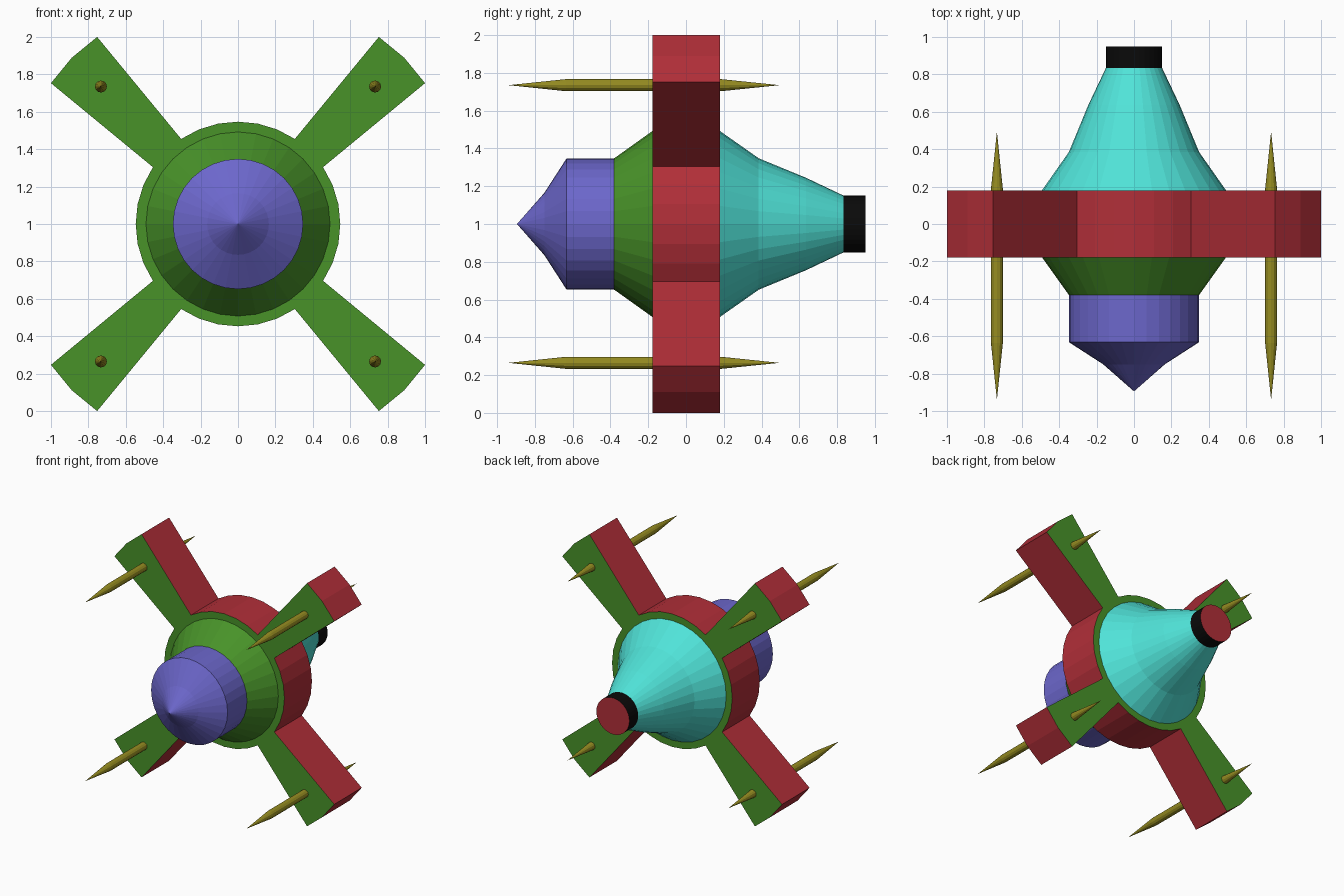
import bpy
from math import cos, sin, pi, radians

if "Cube" in bpy.data.objects:
    bpy.data.objects.remove(bpy.data.objects["Cube"])

CZ = 1.0  # height of the main axis


def material(name, rgb):
    m = bpy.data.materials.new(name)
    m.diffuse_color = (*rgb, 1)
    m.use_nodes = True
    m.node_tree.nodes["Principled BSDF"].inputs["Base Color"].default_value = m.diffuse_color
    return m


GREEN = material("green", (0.065, 0.29, 0.022))
RED = material("red", (0.44, 0.028, 0.04))
PURPLE = material("purple", (0.15, 0.135, 0.6))
CYAN = material("cyan", (0.08, 0.77, 0.69))
BLACK = material("black", (0.003, 0.003, 0.003))
YELLOW = material("yellow", (0.30, 0.26, 0.015))


def add_object(name, verts, faces, mats, loc):
    mesh = bpy.data.meshes.new(name)
    mesh.from_pydata(verts, [], faces)
    for m in mats:
        mesh.materials.append(m)
    ob = bpy.data.objects.new(name, mesh)
    ob.location = loc
    bpy.context.collection.objects.link(ob)
    return ob


def lathe(name, profile, mats, sides=32, loc=(0, 0, CZ), cap=False):
    """Revolve (y, radius) points around the y axis; radius 0 makes a tip."""
    verts, rings, faces = [], [], []
    for y, r in profile:
        n = sides if r else 1
        start = len(verts)
        for j in range(n):
            a = 2 * pi * j / sides
            verts.append((r * cos(a), y, r * sin(a)))
        rings.append([start + j % n for j in range(sides)])
    for a, b in zip(rings, rings[1:]):
        for j in range(sides):
            k = (j + 1) % sides
            faces.append(list(dict.fromkeys((a[j], b[j], b[k], a[k]))))
    if cap:
        faces.append(rings[-1][::-1])
    ob = add_object(name, verts, faces, mats, loc)
    if cap:
        ob.data.polygons[-1].material_index = 1
    return ob


# Central ring with four arms, one quarter outline turned four times
def on_ring(step):
    a = radians(11.25 * step)
    return 0.547 * cos(a), 0.547 * sin(a)


quarter = ([on_ring(s) for s in range(4)]
           + [(1.0, 0.753), (0.889, 0.889), (0.753, 1.0)]
           + [on_ring(s) for s in range(5, 8)])
outline = []
for q in range(4):
    c, s = round(cos(q * pi / 2)), round(sin(q * pi / 2))
    outline += [(x * c - z * s, x * s + z * c) for x, z in quarter]
n = len(outline)
verts = [(x, y, z) for y in (-0.178, 0.18) for x, z in outline]
faces = [list(range(n)), list(range(2 * n - 1, n - 1, -1))]
faces += [(i, i + n, (i + 1) % n + n, (i + 1) % n) for i in range(n)]
frame = add_object("ring_with_arms", verts, faces, [RED, GREEN], (0, 0, CZ))
for p in frame.data.polygons[:2]:
    p.material_index = 1

# Fuselage parts from front to back
lathe("nose", [(-0.895, 0), (-0.75, 0.165), (-0.632, 0.348), (-0.38, 0.348)], [PURPLE])
lathe("front_collar", [(-0.38, 0.348), (-0.178, 0.492)], [GREEN])
lathe("rear_cone", [(0.18, 0.492), (0.385, 0.348), (0.635, 0.245), (0.835, 0.15)], [CYAN])
lathe("exhaust", [(0.835, 0.15), (0.95, 0.15)], [BLACK, RED], cap=True)

# Pointed cannons through the arm ends
for i, (sx, sz) in enumerate(((1, 1), (-1, 1), (-1, -1), (1, -1))):
    lathe(f"cannon_{i + 1}",
          [(-0.94, 0), (-0.635, 0.032), (0.185, 0.032), (0.495, 0)],
          [YELLOW], sides=12, loc=(0.733 * sx, 0, CZ + 0.735 * sz))
